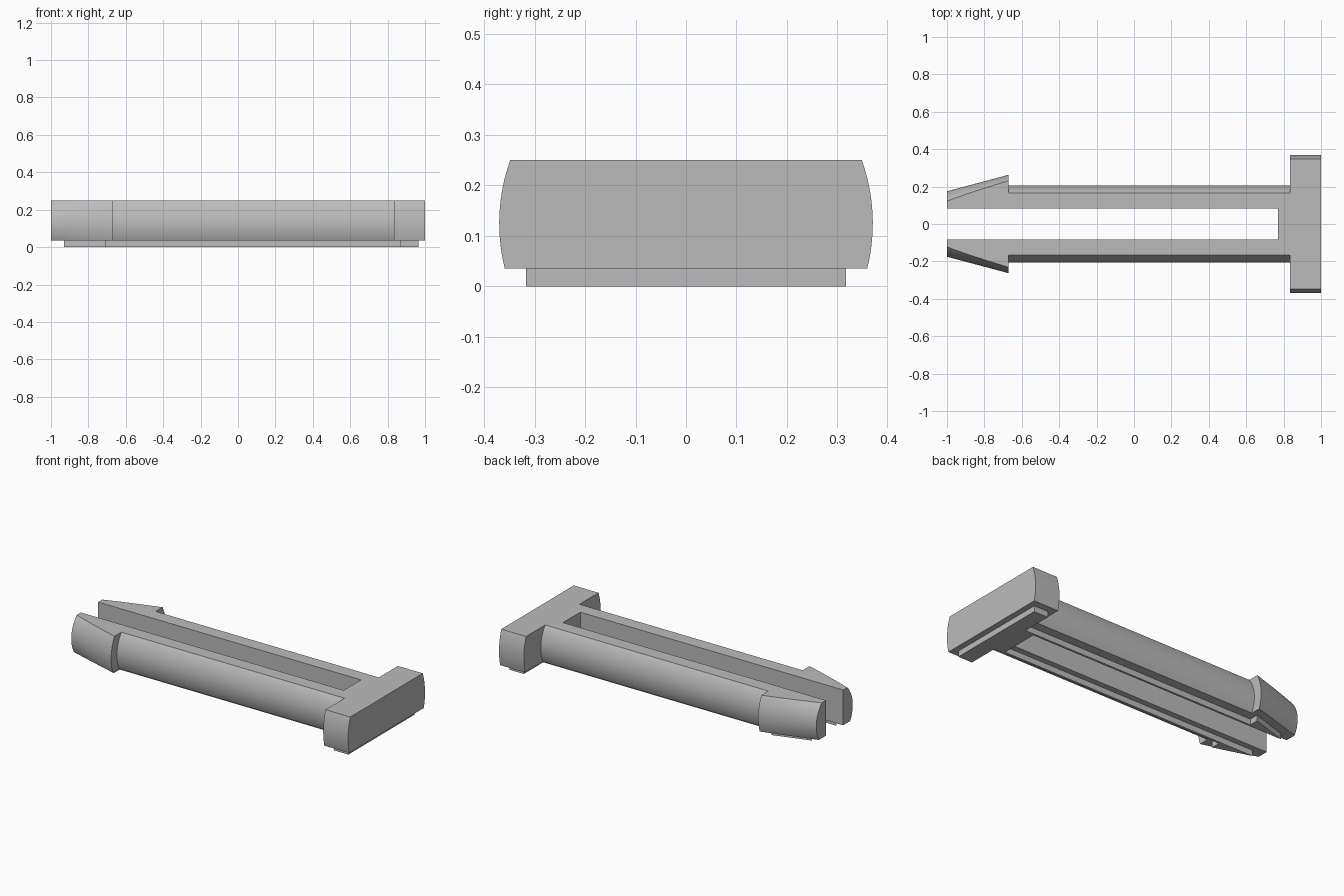
import bpy
import bmesh
import math

cube = bpy.data.objects.get("Cube")
if cube:
    bpy.data.objects.remove(cube)

AXIS, LOW, TOP = 0.125, 0.035, 0.25   # height of the pin axis, underside and top
SLOT = 0.083                          # half width of the slot
STEPS = 16

grey = bpy.data.materials.new("plain grey")
grey.use_nodes = True
colour = (0.5, 0.5, 0.5, 1)
grey.diffuse_color = colour
grey.node_tree.nodes["Principled BSDF"].inputs["Base Color"].default_value = colour


def finish(name, bm, smooth=True):
    bmesh.ops.recalc_face_normals(bm, faces=bm.faces)
    mesh = bpy.data.meshes.new(name)
    bm.to_mesh(mesh)
    bm.free()
    mesh.materials.append(grey)
    obj = bpy.data.objects.new(name, mesh)
    bpy.context.collection.objects.link(obj)
    if smooth:
        bpy.ops.object.select_all(action='DESELECT')
        obj.select_set(True)
        bpy.context.view_layer.objects.active = obj
        bpy.ops.object.shade_smooth_by_angle(angle=math.radians(25))
    return obj


def arc(radius):
    """Round flank of the pin, cut flat above and below."""
    a0 = math.asin((LOW - AXIS) / radius)
    a1 = math.asin((TOP - AXIS) / radius)
    angles = [a0 + (a1 - a0) * i / STEPS for i in range(STEPS + 1)]
    return [(radius * math.cos(a), AXIS + radius * math.sin(a)) for a in angles]


def loft(name, stations, section):
    """Skin closed sections placed along x; stations are (x, radius)."""
    bm = bmesh.new()
    rings = [[bm.verts.new((x, y, z)) for y, z in section(r)] for x, r in stations]
    for a, b in zip(rings, rings[1:]):
        for i in range(len(a)):
            j = (i + 1) % len(a)
            bm.faces.new((a[i], a[j], b[j], b[i]))
    bm.faces.new(rings[0])
    bm.faces.new(rings[-1])
    return finish(name, bm)


def head_section(r):
    side = arc(r)
    return side + [(-y, z) for y, z in reversed(side)]


def prong_section(s):
    return lambda r: [(s * y, z) for y, z in [(SLOT, LOW)] + arc(r) + [(SLOT, TOP)]]


# Head and the bridge closing the slot
loft("head", [(0.833, 0.37), (1, 0.37)], head_section)
loft("slot_bridge", [(0.77, SLOT), (0.833, SLOT)],
     lambda r: [(-r, LOW), (r, LOW), (r, TOP), (-r, TOP)])

# Split shaft with tapered barbs
barb = [(-1 + 0.33 * i / 6, 0.175 + 0.088 * i / 6) for i in range(7)]
for side, s in (("left", 1), ("right", -1)):
    loft(side + "_prong", [(-0.67, 0.207), (0.833, 0.207)], prong_section(s))
    loft(side + "_barb", barb, prong_section(s))

# Raised foot under the head and prongs
half = [(0.965, 0.317), (0.87, 0.317), (0.87, 0.131), (-0.705, 0.131),
        (-0.705, 0.187), (-0.93, 0.118), (0.805, 0.118)]
outline = half + [(x, -y) for x, y in reversed(half)]
bm = bmesh.new()
base = bm.faces.new([bm.verts.new((x, y, 0)) for x, y in outline])
top = bmesh.ops.extrude_face_region(bm, geom=[base], use_keep_orig=True)["geom"]
bmesh.ops.translate(bm, vec=(0, 0, LOW), verts=[v for v in top if isinstance(v, bmesh.types.BMVert)])
finish("foot", bm, smooth=False)
